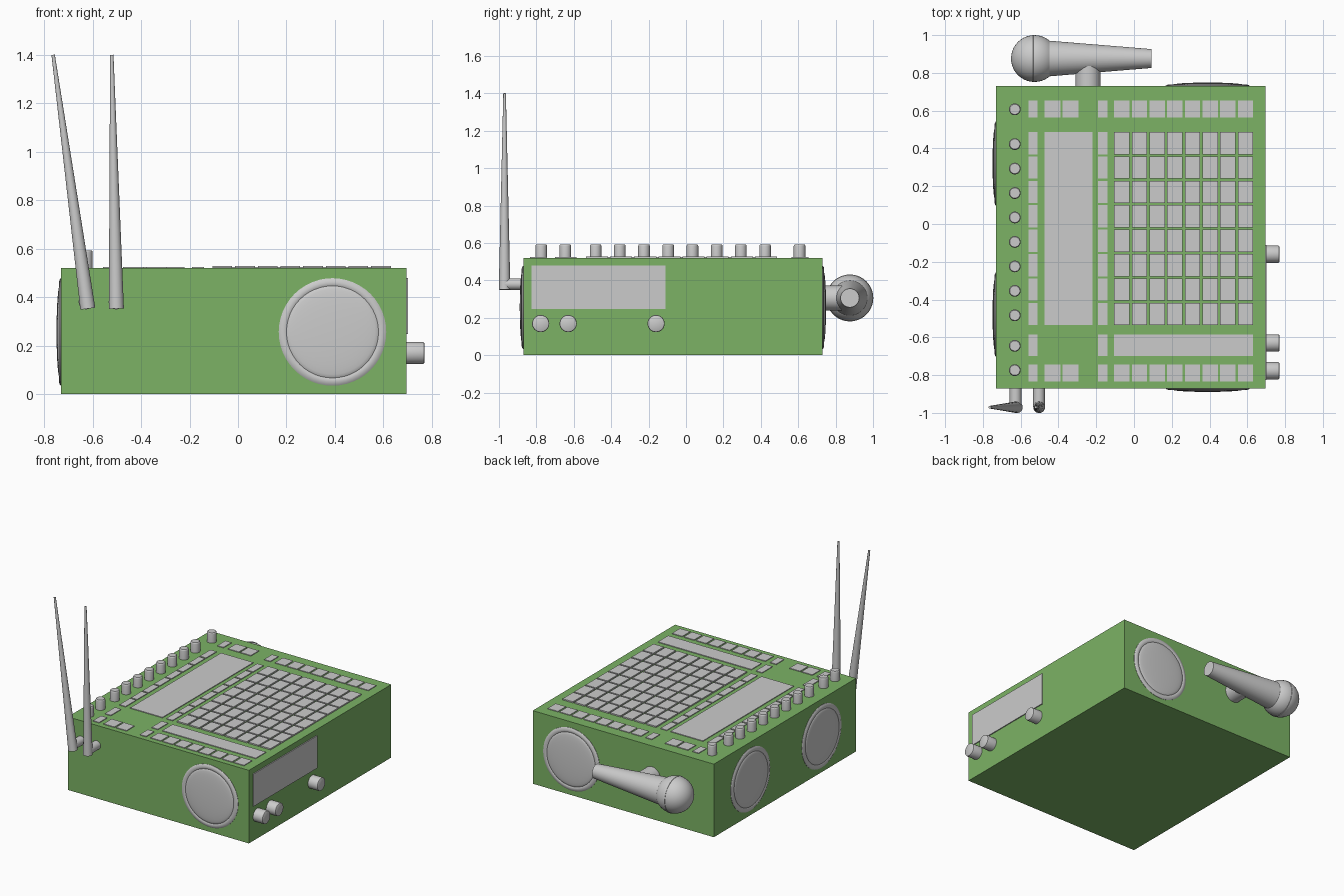
import bpy, bmesh, math
from mathutils import Vector

if "Cube" in bpy.data.objects:
    bpy.data.objects.remove(bpy.data.objects["Cube"])

X0, X1, Y0, Y1, H = -0.73, 0.695, -0.87, 0.73, 0.52   # case extents


def finish(name, bm, smooth=None):
    bmesh.ops.recalc_face_normals(bm, faces=bm.faces)
    mesh = bpy.data.meshes.new(name)
    bm.to_mesh(mesh)
    bm.free()
    ob = bpy.data.objects.new(name, mesh)
    bpy.context.collection.objects.link(ob)
    if smooth:
        bpy.ops.object.select_all(action='DESELECT')
        ob.select_set(True)
        bpy.context.view_layer.objects.active = ob
        bpy.ops.object.shade_smooth_by_angle(angle=math.radians(smooth))
    return ob


def box(name, x0, x1, y0, y1, z0, z1):
    bm = bmesh.new()
    bmesh.ops.create_cube(bm, size=1)
    for v in bm.verts:
        v.co = (x0 + (v.co.x + 0.5) * (x1 - x0),
                y0 + (v.co.y + 0.5) * (y1 - y0),
                z0 + (v.co.z + 0.5) * (z1 - z0))
    return finish(name, bm)


def lathe(name, profile, loc, axis, sides=32):
    """Spin (radius, height) points around an axis starting at loc."""
    bm = bmesh.new()
    rot = Vector((0, 0, 1)).rotation_difference(Vector(axis)).to_matrix()
    rings = []
    for r, h in profile:
        if r < 1e-5:
            rings.append([bm.verts.new(rot @ Vector((0, 0, h)))])
        else:
            rings.append([bm.verts.new(rot @ Vector((r * math.cos(a), r * math.sin(a), h)))
                          for a in (2 * math.pi * i / sides for i in range(sides))])
    for a, b in zip(rings, rings[1:]):
        for i in range(sides):
            j = (i + 1) % sides
            quad = [a[i % len(a)], a[j % len(a)], b[j % len(b)], b[i % len(b)]]
            bm.faces.new(list(dict.fromkeys(quad)))
    for ring in (rings[0], rings[-1]):
        if len(ring) > 2:
            bm.faces.new(ring)
    ob = finish(name, bm, 35)
    ob.location = loc
    return ob


# Case
case = box("case", X0, X1, Y0, Y1, 0, H)
green = bpy.data.materials.new("green")
green.diffuse_color = (0.2, 0.45, 0.13, 1)
green.use_nodes = True
green.node_tree.nodes["Principled BSDF"].inputs["Base Color"].default_value = green.diffuse_color
case.data.materials.append(green)

# Button columns and rows on the top panel
cols = [(-0.105 + i * 0.0935, -0.024 + i * 0.0935) for i in range(8)]
rows = [(-0.535 + i * 0.1291, -0.417 + i * 0.1291) for i in range(8)]
top_row, bottom_row, bar_row = (0.565, 0.655), (-0.833, -0.743), (-0.70, -0.585)
small_cols = [(-0.474, -0.389), (-0.378, -0.294)]
side_cols = [(-0.558, -0.51), (-0.19, -0.14)]


def pads(name, xs, ys, top):
    for x0, x1 in xs:
        for y0, y1 in ys:
            box(name, x0, x1, y0, y1, H - 0.005, top)


pads("grid_pad", cols, rows, 0.529)
pads("function_button", cols + small_cols, [top_row, bottom_row], 0.525)
pads("side_button", side_cols, rows + [top_row, bar_row, bottom_row], 0.525)
pads("touch_strip", [(-0.105, 0.63)], [bar_row], 0.525)
pads("top_screen", [(-0.474, -0.22)], [(-0.535, 0.487)], 0.525)

# Screen on the right side
box("side_screen", X1 - 0.005, X1 + 0.007, -0.826, -0.11, 0.248, 0.479)


# Knobs
def knob(name, loc, axis, r, length):
    lathe(name, [(r, -0.005), (r, length * 0.88), (r * 0.96, length * 0.96),
                 (r * 0.86, length), (0, length)], loc, axis)


for y in [0.607] + [0.423 - i * 0.1295 for i in range(8)] + [-0.645, -0.774]:
    knob("top_knob", (-0.631, y, H), (0, 0, 1), 0.031, 0.072)
for y in (-0.777, -0.63, -0.16):
    knob("side_knob", (X1, y, 0.169), (1, 0, 0), 0.046, 0.075)

# Speakers: raised rim around a shallow domed cone
rim = [(0.222, -0.005), (0.222, 0.002), (0.216, 0.006), (0.206, 0.009),
       (0.196, 0.009), (0.19, 0.006)]
dome = [(0.19 * math.cos(a), 0.006 + 0.013 * math.sin(a))
        for a in (math.pi / 2 * i / 8 for i in range(1, 9))]
for loc, axis in (((0.39, Y0, 0.256), (0, -1, 0)), ((0.39, Y1, 0.256), (0, 1, 0)),
                  ((X0, 0.32, 0.256), (-1, 0, 0)), ((X0, -0.48, 0.256), (-1, 0, 0))):
    lathe("speaker", rim + dome, loc, axis, 48)

# Antennas on short sockets
for sx, base, tip in ((-0.627, -0.62, -0.763), (-0.503, -0.502, -0.521)):
    lathe("antenna_socket", [(0.031, -0.01), (0.031, 0.1)], (sx, Y0, 0.38), (0, -1, 0), 24)
    start, end = Vector((base, -0.97, 0.352)), Vector((tip, -0.97, 1.4))
    span = end - start
    lathe("antenna", [(0.031, 0), (0.007, span.length)], start, span.normalized(), 24)

# Microphone lying along x behind the case
MY, MZ, R = 0.876, 0.306, 0.124
lathe("microphone_head", [(R * math.sin(a), -R * math.cos(a))
                          for a in (math.pi * i / 20 for i in range(21))],
      (-0.527, MY, MZ), (1, 0, 0), 40)
lathe("microphone_band", [(0.12, -0.008), (0.1255, -0.006), (0.1255, 0.006), (0.12, 0.008)],
      (-0.527, MY, MZ), (1, 0, 0), 40)
lathe("microphone_handle", [(0.096, 0), (0.05, 0.562)], (-0.47, MY, MZ), (1, 0, 0), 40)
lathe("microphone_holder", [(0.066, -0.01), (0.066, 0.115)], (-0.243, Y1, MZ), (0, 1, 0))
